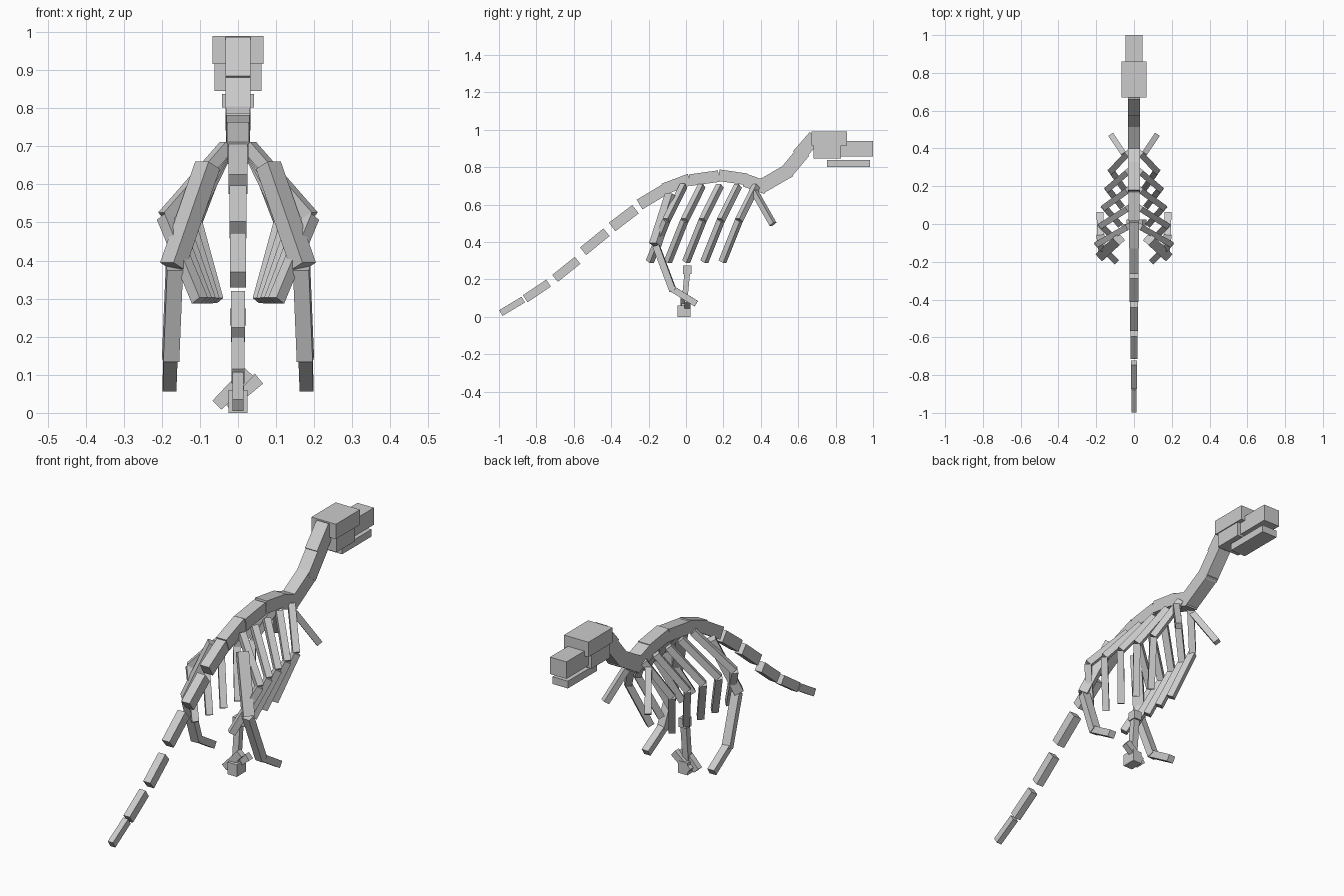
import bpy
from mathutils import Vector


def block(name, loc, dims, rot=None):
    bpy.ops.mesh.primitive_cube_add(size=1, location=loc)
    o = bpy.context.object
    o.name = name
    o.scale = dims
    if rot is not None:
        o.rotation_euler = rot.to_euler()
    return o


def beam(name, p, q, w, t):
    """Box bone running from p to q, w wide and t thick."""
    p, q = Vector(p), Vector(q)
    d = q - p
    return block(name, (p + q) / 2, (w, d.length, t), d.to_track_quat('Y', 'Z'))


def pair(name, p, q, w, t):
    """Left and right copies of a bone."""
    for s, side in ((1, "right"), (-1, "left")):
        beam(f"{name}_{side}", (s * p[0], *p[1:]), (s * q[0], *q[1:]), w, t)


# Tail, back and neck vertebrae: y0, z0, y1, z1, width, thickness
vertebrae = [
    (-.99, .02, -.87, .092, .028, .036),
    (-.86, .096, -.735, .18, .034, .045),
    (-.70, .205, -.58, .302, .038, .048),
    (-.55, .35, -.425, .452, .042, .052),
    (-.395, .48, -.27, .575, .045, .057),
    (-.248, .60, -.115, .68, .05, .06),
    (-.12, .682, .02, .735, .055, .062),
    (.02, .73, .175, .752, .06, .062),
    (.175, .757, .325, .735, .064, .062),
    (.315, .73, .43, .69, .064, .07),
    (.40, .695, .555, .785, .064, .075),
    (.53, .765, .63, .885, .066, .075),
    (.60, .86, .69, .963, .066, .075),
]
for i, (y0, z0, y1, z1, w, t) in enumerate(vertebrae):
    beam(f"vertebra_{i + 1}", (0, y0, z0), (0, y1, z1), w, t)

# Skull
block("skull_top", (0, .765, .953), (.134, .19, .074))
block("skull_cheeks", (0, .755, .882), (.124, .145, .074))
block("snout", (0, .91, .898), (.09, .18, .084))
block("lower_jaw", (0, .87, .82), (.084, .23, .036))

# Ribs, narrowing towards the neck
for i in range(5):
    f = i / 4
    y = .375 - .097 * i
    elbow = (.12 + .072 * f, y - .092, .515)
    pair(f"upper_rib_{i + 1}", (.03, y, .70), elbow, .032, .032)
    pair(f"lower_rib_{i + 1}", elbow, (.06 + .04 * f, y - .18, .295), .032, .032)

# Arms
pair("arm", (.05, .365, .67), (.117, .465, .495), .03, .03)

# Legs
pair("thigh", (.08, -.08, .65), (.172, -.165, .385), .052, .045)
pair("shin", (.167, -.16, .38), (.177, -.07, .14), .042, .036)
pair("foot", (.177, -.075, .15), (.18, .055, .07), .036, .034)

# Central stand with crossed base bars
block("post_cap", (0, .007, .252), (.042, .044, .044))
beam("post", (0, -.012, .04), (0, .007, .24), .032, .03)
block("post_base", (0, -.01, .03), (.05, .07, .06))
beam("base_bar_left", (-.055, -.015, .02), (.028, -.015, .108), .03, .034)
beam("base_bar_right", (-.03, .008, .02), (.055, .008, .09), .03, .034)
